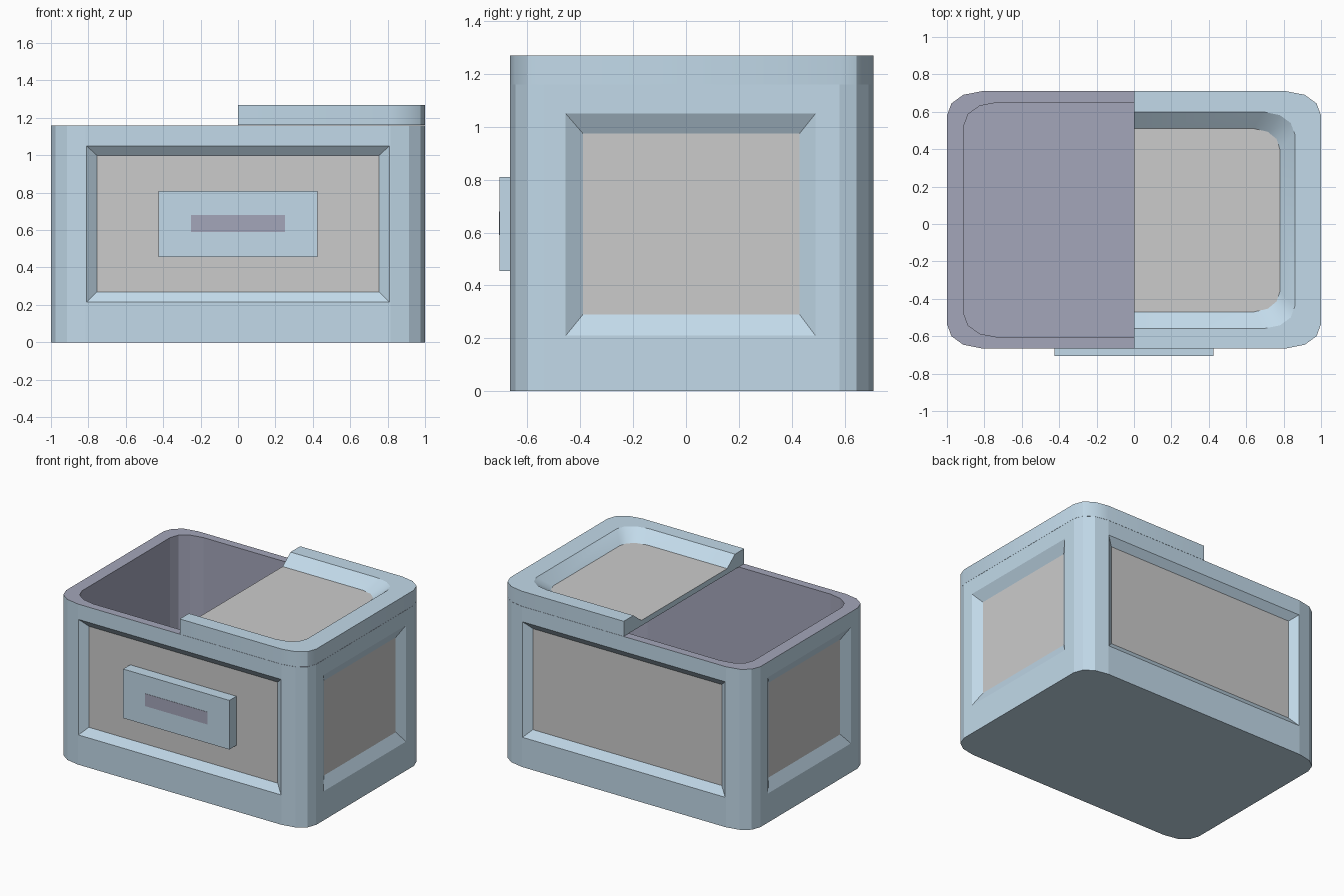
import bpy, bmesh
from mathutils import Vector

if "Cube" in bpy.data.objects:
    bpy.data.objects.remove(bpy.data.objects["Cube"])


def material(name, rgb):
    m = bpy.data.materials.new(name)
    m.diffuse_color = (*rgb, 1)
    m.use_nodes = True
    m.node_tree.nodes["Principled BSDF"].inputs["Base Color"].default_value = m.diffuse_color
    return m


BLUE = material("blue_shell", (0.54, 0.70, 0.82))
DARK = material("dark_lining", (0.37, 0.38, 0.49))
GREY = material("grey_panel", (0.8, 0.8, 0.8))


def half_outline(hx, y0, y1, rx, ry):
    # right half of a rounded rectangle, front to back
    fr = [(1, 0), (0.47, 0.15), (0.13, 0.5), (0, 1)]
    front = [(hx - a * rx, y0 + b * ry) for a, b in fr]
    back = [(hx - a * rx, y1 - b * ry) for a, b in reversed(fr)]
    return front + back


def full_outline(*args):
    h = half_outline(*args)
    return h + [(-x, y) for x, y in reversed(h)]


def ring(bm, pts, z):
    return [bm.verts.new((x, y, z)) for x, y in pts]


def face(bm, vs, mat=0):
    bm.faces.new(vs).material_index = mat


def bridge(bm, a, b, mat=0, closed=True):
    n = len(a)
    for i in range(n if closed else n - 1):
        j = (i + 1) % n
        face(bm, [a[i], a[j], b[j], b[i]], mat)


def finish(bm, name, mats, smooth=False):
    bmesh.ops.recalc_face_normals(bm, faces=bm.faces[:])
    me = bpy.data.meshes.new(name)
    bm.to_mesh(me)
    bm.free()
    ob = bpy.data.objects.new(name, me)
    bpy.context.collection.objects.link(ob)
    for m in mats:
        me.materials.append(m)
    if smooth:
        bpy.context.view_layer.objects.active = ob
        ob.select_set(True)
        bpy.ops.object.shade_smooth_by_angle(angle=0.5)
        ob.select_set(False)
    return ob


def box(name, lo, hi, mat):
    bm = bmesh.new()
    bmesh.ops.create_cube(bm, size=1)
    for v in bm.verts:
        v.co = [lo[k] + (v.co[k] + 0.5) * (hi[k] - lo[k]) for k in range(3)]
    finish(bm, name, [mat])


Y0, Y1, H, DEPTH = -0.665, 0.71, 1.16, 0.04

# Bin body: rounded shell with a sunk panel on each long wall
bm = bmesh.new()
pts = full_outline(1, Y0, Y1, 0.185, 0.13)
bottom, top = ring(bm, pts, 0), ring(bm, pts, H)
face(bm, bottom)
# each recess: outer and inner rectangle as (low, high, bottom, top)
long_side = [(-0.81, 0.81, 0.215, 1.05), (-0.755, 0.755, 0.27, 1.0)]
short_side = [(-0.455, 0.49, 0.21, 1.05), (-0.39, 0.43, 0.29, 0.975)]
for i in range(len(pts)):
    j = (i + 1) % len(pts)
    quad = [bottom[i], bottom[j], top[j], top[i]]
    u = Vector(pts[j]) - Vector(pts[i])
    if u.length < 0.5:
        face(bm, quad)
        continue
    along = 0 if abs(u.x) > abs(u.y) else 1
    u.normalize()
    loops = [quad]
    for k, (lo, hi, z0, z1) in enumerate(long_side if along == 0 else short_side):
        if u[along] < 0:
            lo, hi = hi, lo
        loop = []
        for s, z in [(lo, z0), (hi, z0), (hi, z1), (lo, z1)]:
            p = Vector(pts[i])
            p[along] = s
            p -= Vector((u.y, -u.x)) * DEPTH * k
            loop.append(bm.verts.new((p.x, p.y, z)))
        bridge(bm, loops[-1], loop)
        loops.append(loop)
    face(bm, loops[-1], 2)
# Rim and hollow interior
inner = full_outline(0.91, -0.605, 0.65, 0.18, 0.125)
rim, floor = ring(bm, inner, H), ring(bm, inner, 0.06)
bridge(bm, top, rim, 1)
bridge(bm, rim, floor, 1)
face(bm, floor, 1)
finish(bm, "bin_body", [BLUE, DARK, GREY])

# Lid covering the right half, with a dished panel open at the middle
bm = bmesh.new()


def lid_ring(z, hx, y0, y1, rx, ry):
    return ring(bm, [(0, y0)] + half_outline(hx, y0, y1, rx, ry) + [(0, y1)], z)


outer = (1, Y0, Y1, 0.185, 0.13)
rings = [lid_ring(H + 0.001, *outer), lid_ring(1.27, *outer),
         lid_ring(1.27, 0.86, -0.56, 0.60, 0.17, 0.12),
         lid_ring(1.20, 0.78, -0.47, 0.51, 0.14, 0.11)]
for a, b in zip(rings, rings[1:]):
    bridge(bm, a, b, 0, closed=False)
face(bm, rings[0])
face(bm, rings[-1], 1)
face(bm, [r[0] for r in rings] + [r[-1] for r in reversed(rings)])
finish(bm, "half_lid", [BLUE, GREY], smooth=True)

# Front latch plate and its slot
box("latch_plate", (-0.425, -0.705, 0.455), (0.425, Y0 + DEPTH, 0.81), BLUE)
box("latch_slot", (-0.25, -0.707, 0.59), (0.25, -0.70, 0.68), DARK)
